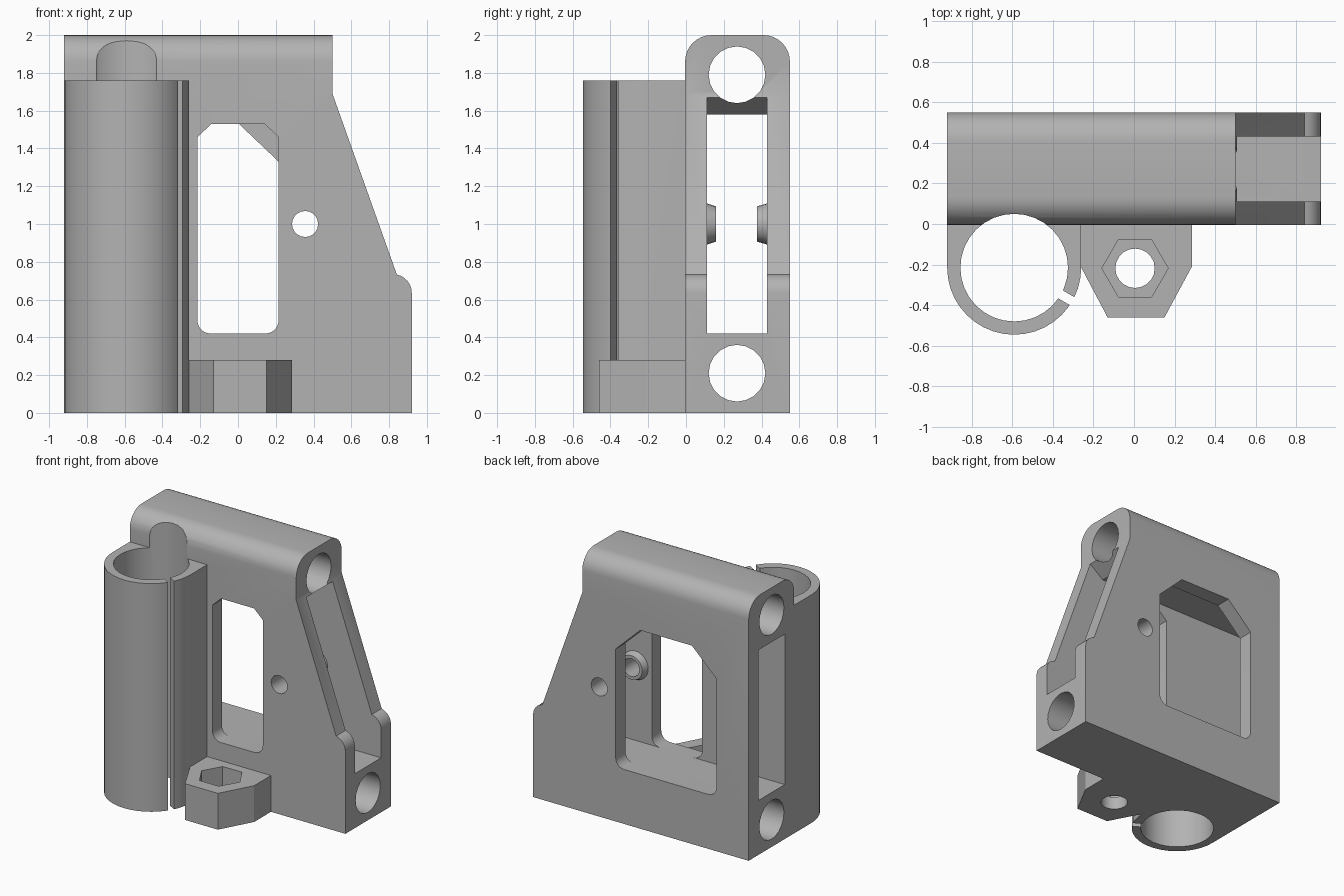
import bpy, bmesh, math
from mathutils import Matrix, Vector

if "Cube" in bpy.data.objects:
    bpy.data.objects.remove(bpy.data.objects["Cube"])

grey = bpy.data.materials.new("grey plastic")
grey.diffuse_color = (0.45, 0.45, 0.45, 1)
grey.use_nodes = True
grey.node_tree.nodes["Principled BSDF"].inputs["Base Color"].default_value = grey.diffuse_color


def make(name, bm):
    bmesh.ops.recalc_face_normals(bm, faces=bm.faces)
    me = bpy.data.meshes.new(name)
    bm.to_mesh(me)
    bm.free()
    me.materials.append(grey)
    ob = bpy.data.objects.new(name, me)
    bpy.context.collection.objects.link(ob)
    return ob


def prism(name, pts, lo, hi, axis, round_top=0):
    """Extrude a 2D outline along z (points are x, y) or y (points are x, z)."""
    bm = bmesh.new()
    place = (lambda a, b, h: (a, b, h)) if axis == "z" else (lambda a, b, h: (a, h, b))
    face = bm.faces.new([bm.verts.new(place(a, b, lo)) for a, b in pts])
    ext = bmesh.ops.extrude_face_region(bm, geom=[face])
    step = Vector(place(0, 0, hi - lo))
    bmesh.ops.translate(bm, vec=step, verts=[v for v in ext["geom"] if isinstance(v, bmesh.types.BMVert)])
    if round_top:
        top = max(b for _, b in pts)
        edges = [e for e in bm.edges if all(abs(v.co.z - top) < 1e-4 for v in e.verts)
                 and abs(e.verts[0].co.y - e.verts[1].co.y) < 1e-4]
        bmesh.ops.bevel(bm, geom=edges, offset=round_top, segments=8, profile=0.5, affect="EDGES")
    return make(name, bm)


def cylinder(name, center, r1, depth, axis="z", sides=32, r2=None):
    bm = bmesh.new()
    turn = {"x": Matrix.Rotation(math.pi / 2, 4, "Y"),
            "y": Matrix.Rotation(-math.pi / 2, 4, "X"), "z": Matrix()}[axis]
    bmesh.ops.create_cone(bm, cap_ends=True, segments=sides, radius1=r1,
                          radius2=r1 if r2 is None else r2, depth=depth,
                          matrix=Matrix.Translation(center) @ turn)
    return make(name, bm)


def box(name, center, size, angle=0):
    bm = bmesh.new()
    bmesh.ops.create_cube(bm, size=1, matrix=Matrix.Translation(center)
                          @ Matrix.Rotation(angle, 4, "Z") @ Matrix.Diagonal((*size, 1)))
    return make(name, bm)


def arc(cx, cz, r, start, end, n=6):
    return [(cx + r * math.cos(math.radians(start + (end - start) * i / n)),
             cz + r * math.sin(math.radians(start + (end - start) * i / n))) for i in range(n + 1)]


def window(name, x0, x1, cut_x, cut_z, lo, hi):
    """Opening with rounded lower corners and chamfered upper corners."""
    r, z0, z1 = 0.07, 0.42, 1.53
    pts = arc(x0 + r, z0 + r, r, 180, 270) + arc(x1 - r, z0 + r, r, 270, 360)
    pts += [(x1, z1 - cut_z), (x1 - cut_x, z1), (x0 + cut_x, z1), (x0, z1 - cut_z)]
    return prism(name, pts, lo, hi, "y")


def combine(target, tool, operation):
    mod = target.modifiers.new(tool.name, "BOOLEAN")
    mod.operation, mod.solver, mod.object = operation, "EXACT", tool
    bpy.context.view_layer.objects.active = target
    bpy.ops.object.modifier_apply(modifier=mod.name)
    bpy.data.objects.remove(tool)


# Main frame with sloped end, shoulder and rounded top
outline = [(-0.92, 0), (0.92, 0)] + arc(0.82, 0.635, 0.1, 0, 78)
outline += [(0.5, 1.69), (0.5, 2), (-0.92, 2)]
bracket = prism("rod_end_bracket", outline, -0.005, 0.55, "y", round_top=0.14)

# Long slot, wall windows and rod holes
slot = [(-1.1, 0.42), (1.1, 0.42), (1.1, 1.67), (0.507, 1.67), (0.39, 1.58), (-1.1, 1.58)]
cuts = [prism("slot", slot, 0.11, 0.43, "y"),
        window("front_window", -0.215, 0.215, 0.075, 0.07, -0.1, 0.2),
        window("back_window", -0.645, 0.215, 0.21, 0.2, 0.35, 0.7),
        cylinder("upper_rod_hole", (0, 0.27, 1.79), 0.15, 3, "x", 20),
        cylinder("lower_rod_hole", (0, 0.27, 0.21), 0.15, 3, "x", 20)]
for c in cuts:
    combine(bracket, c, "DIFFERENCE")

# Bearing sleeve, nut holder and the two pulley bosses
bx, by = -0.59, -0.215
sleeve = arc(bx, by, 0.33, 180, 360, 20) + [(bx + 0.33, 0.05), (bx - 0.33, 0.05)]
nut = [(-0.262, 0.05), (-0.262, -0.21), (-0.13, -0.46), (0.15, -0.46), (0.285, -0.21), (0.285, 0.05)]
adds = [prism("bearing_sleeve", sleeve, 0, 1.76, "z"),
        prism("nut_holder", nut, 0, 0.28, "z"),
        cylinder("front_boss", (0.355, 0.13, 1.0), 0.113, 0.06, "y", 24, 0.093),
        cylinder("back_boss", (0.355, 0.41, 1.0), 0.093, 0.07, "y", 24, 0.113)]
for a in adds:
    combine(bracket, a, "UNION")

# Bearing bore, clamp slit, nut pocket, screw hole and pulley axle hole
ang = math.radians(-30)
cuts = [cylinder("bearing_bore", (bx, by, 1), 0.265, 3),
        box("clamp_slit", (bx + 0.3 * math.cos(ang), by + 0.3 * math.sin(ang), 1), (0.2, 0.045, 3), ang),
        cylinder("screw_hole", (0.005, -0.218, 0.1), 0.097, 0.6, sides=20),
        prism("nut_pocket", arc(0.005, -0.218, 0.163, 0, 300, 5), 0.1, 0.5, "z"),
        cylinder("axle_hole", (0.355, 0.27, 1.0), 0.069, 1.2, "y", 20)]
for c in cuts:
    combine(bracket, c, "DIFFERENCE")

# Smooth the round surfaces, keep the edges crisp
bpy.ops.object.select_all(action="DESELECT")
bracket.select_set(True)
bpy.context.view_layer.objects.active = bracket
bpy.ops.object.shade_smooth_by_angle(angle=math.radians(25))
